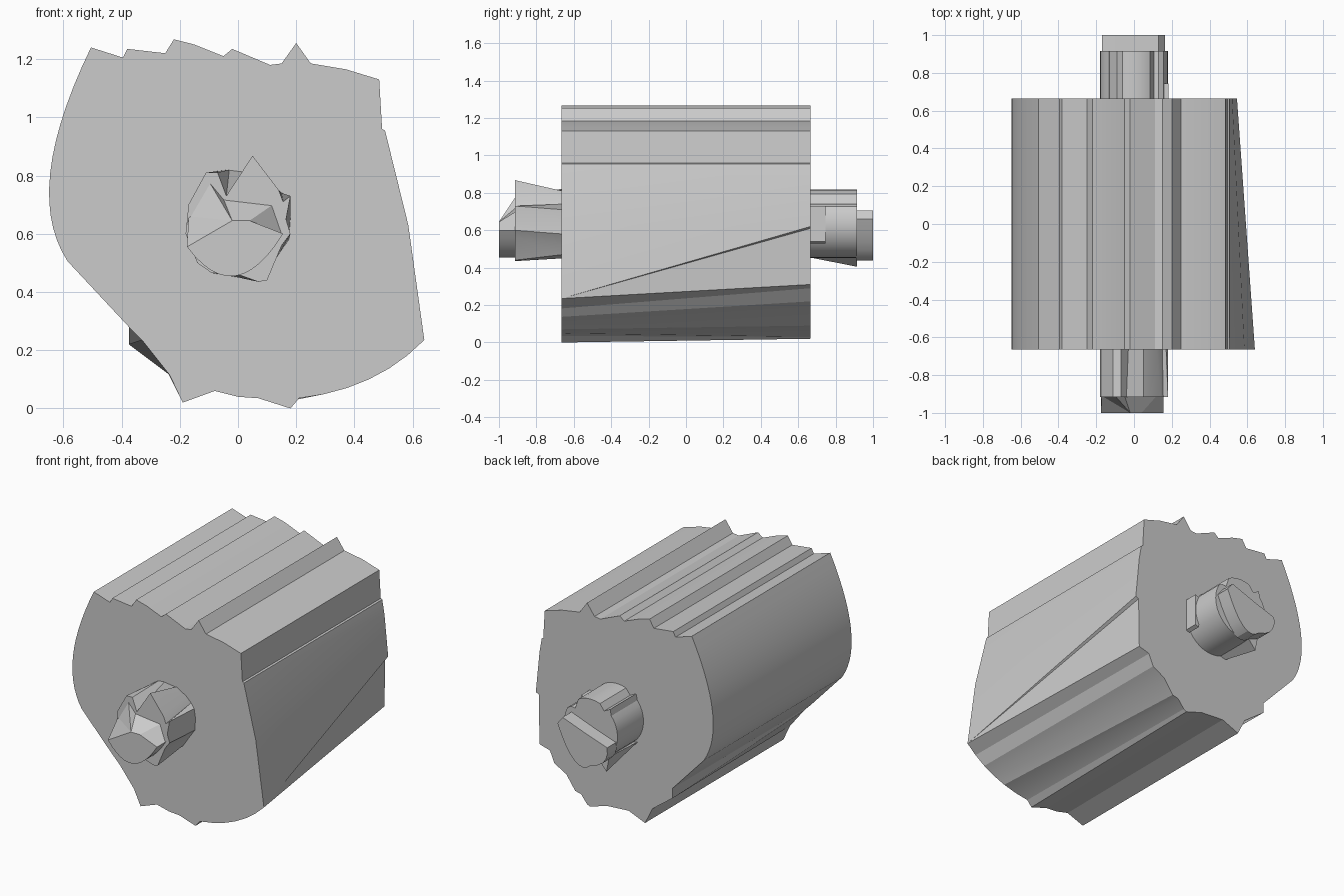
import bpy, bmesh, math


def arc(a, m, b, n):
    """n points on a smooth curve from a through m to b."""
    out = []
    for i in range(n):
        t = i / (n - 1)
        wa, wm, wb = (1 - t) * (1 - 2 * t), 4 * t * (1 - t), t * (2 * t - 1)
        out.append((wa * a[0] + wm * m[0] + wb * b[0],
                    wa * a[1] + wm * m[1] + wb * b[1]))
    return out


def loft(name, sections):
    """Skin matching x-z outlines placed along y and cap both ends."""
    bm = bmesh.new()
    rings = [[bm.verts.new((x, y, z)) for x, z in pts] for y, pts in sections]
    n = len(rings[0])
    for r0, r1 in zip(rings, rings[1:]):
        for i in range(n):
            j = (i + 1) % n
            bm.faces.new((r0[i], r0[j], r1[j], r1[i]))
    bm.faces.new(rings[0])
    bm.faces.new(rings[-1])
    bmesh.ops.remove_doubles(bm, verts=bm.verts, dist=0.0005)
    bmesh.ops.recalc_face_normals(bm, faces=bm.faces)
    me = bpy.data.meshes.new(name)
    bm.to_mesh(me)
    bm.free()
    ob = bpy.data.objects.new(name, me)
    bpy.context.collection.objects.link(ob)
    bpy.ops.object.select_all(action='DESELECT')
    ob.select_set(True)
    bpy.context.view_layer.objects.active = ob
    bpy.ops.object.shade_smooth_by_angle(angle=math.radians(15))
    return ob


# drum: left bulge and notched top are the same along the whole length
top = arc((-.585, .505), (-.645, .81), (-.505, 1.24), 15) + [
    (-.395, 1.205), (-.38, 1.235), (-.25, 1.22), (-.22, 1.268), (-.15, 1.25),
    (-.05, 1.21), (-.02, 1.235), (.11, 1.18), (.15, 1.185), (.2, 1.255), (.25, 1.185),
    (.37, 1.165), (.485, 1.13), (.495, .96), (.505, .955)]
front = top + [(.585, .63), (.64, .235), (.64, .235)] + \
    arc((.64, .235), (.45, .1), (.21, .035), 7) + [
    (.18, 0), (.07, .035), (0, .04), (-.08, .06), (-.19, .02), (-.235, .115),
    (-.33, .235), (-.375, .28)]
back = top + [
    (.52, .87), (.545, .62), (.525, .61),
    (.52, .31), (.45, .29), (.42, .22), (.34, .175), (.28, .09), (.24, .08), (.2, .03),
    (.18, .02), (.07, .055), (0, .06), (-.08, .065), (-.19, .02), (-.24, .12),
    (-.375, .22), (-.375, .28)]
loft("drum", [(-.665, front), (.665, back)])

# front hub: rough round stub whose ridges grow towards the end
hub_base = [(-.18, .6), (-.17, .7), (-.11, .79), (-.07, .815), (-.03, .82), (.05, .81),
            (.12, .77), (.15, .74), (.17, .71), (.18, .65), (.175, .58), (.14, .53),
            (.1, .47), (.05, .45), (0, .45), (-.09, .465), (-.14, .5)]
hub_end = [(-.18, .6), (-.17, .7), (-.11, .81), (-.07, .81), (-.04, .73), (.05, .868),
           (.14, .75), (.155, .71), (.18, .73), (.165, .65), (.18, .6), (.15, .56),
           (.1, .44), (.07, .435), (0, .46), (-.09, .465), (-.14, .5)]
loft("front_hub", [(-.915, hub_end), (-.66, hub_base)])

# front tip: flat lower disc with broken facets sloping back above it
low = arc((.155, .6), (-.01, .455), (-.175, .555), 13)
loft("front_tip", [
    (-1, low + [(-.02, .645), (-.02, .645), (-.02, .645), (.04, .645)]),
    (-.91, low + [(-.17, .66), (-.1, .78), (-.05, .72), (.12, .7)])])

# back hub: round stub with a stepped top, a side rib and a low fin
hub = [(.18 * math.cos(a), .635 + .183 * math.sin(a))
       for a in [math.radians(10 * i) for i in range(36)]]
hub[4:7] = [(.13, .74), (.105, .735), (.085, .795)]
hub[12:14] = [(-.09, .77), (-.13, .79)]
loft("back_hub", [(.66, hub), (.915, hub)])
loft("side_rib", [(.66, [(.16, .53), (.182, .54), (.182, .73), (.15, .72)]),
                  (.745, [(.16, .53), (.182, .54), (.182, .73), (.15, .72)])])
loft("low_fin", [(.66, [(-.14, .5), (-.1, .455), (-.04, .47)]),
                 (.915, [(-.125, .5), (-.105, .405), (-.05, .47)])])

# back tip: disc cut by a slanted chord
tip = arc((.165, .66), (.05, .462), (-.06, .462), 9) + arc(
    (-.06, .462), (-.15, .51), (-.17, .6), 6)[1:] + [(-.02, .65), (.13, .705)]
loft("back_tip", [(.91, tip), (1, tip)])
